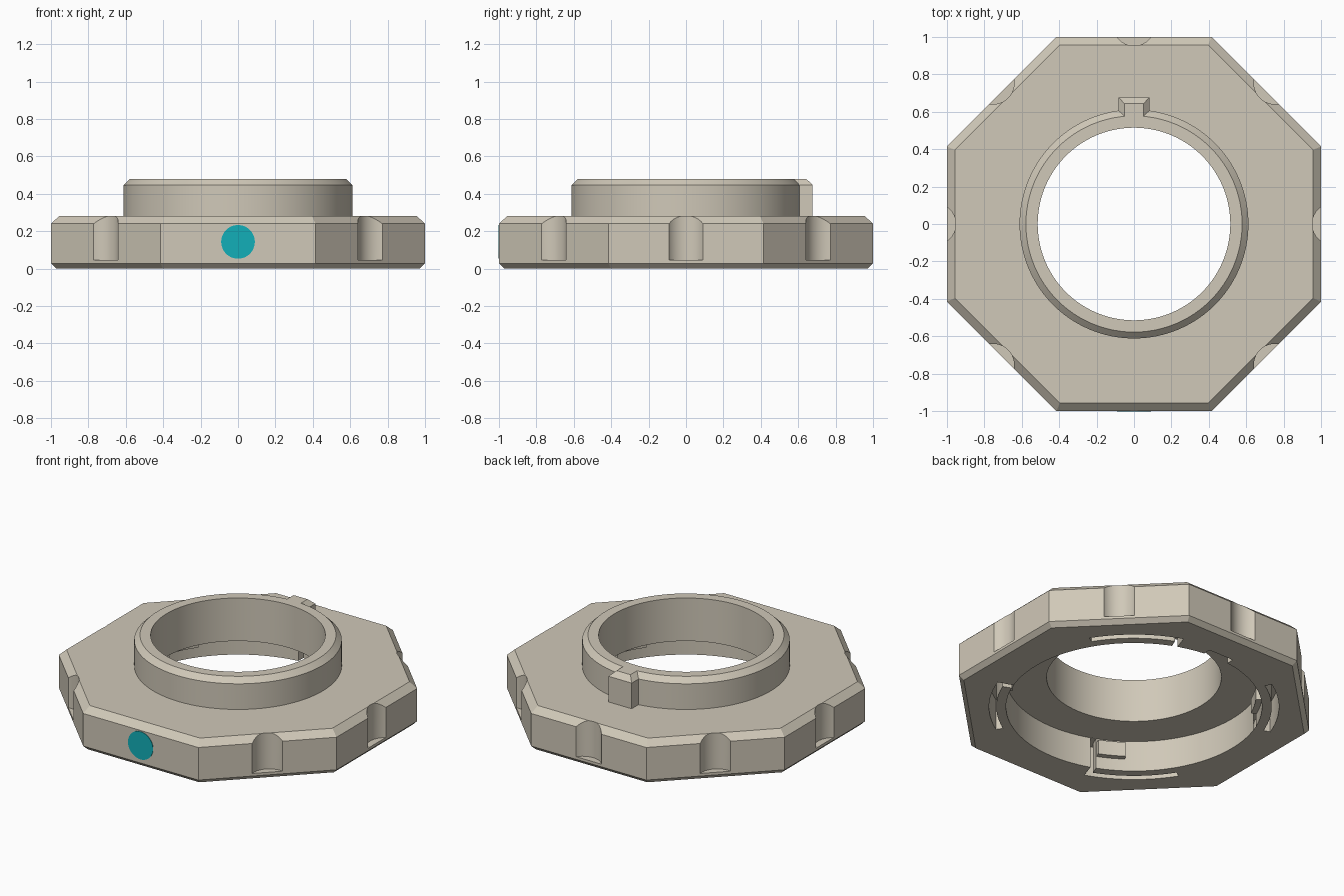
import bpy, bmesh, math
from mathutils import Vector

if "Cube" in bpy.data.objects:
    bpy.data.objects.remove(bpy.data.objects["Cube"])

C8 = math.cos(math.pi / 8)


def material(name, rgb):
    m = bpy.data.materials.new(name)
    m.diffuse_color = (*rgb, 1)
    m.use_nodes = True
    m.node_tree.nodes["Principled BSDF"].inputs["Base Color"].default_value = m.diffuse_color
    return m


beige = material("warm_beige", (0.63, 0.58, 0.48))
teal = material("teal", (0.006, 0.43, 0.48))


def finish(name, bm, mat=beige):
    bmesh.ops.recalc_face_normals(bm, faces=bm.faces)
    me = bpy.data.meshes.new(name)
    bm.to_mesh(me)
    bm.free()
    me.materials.append(mat)
    ob = bpy.data.objects.new(name, me)
    bpy.context.collection.objects.link(ob)
    return ob


def stack(name, rings, sides, turn=0.0, centre=(0, 0)):
    """Capped solid from a list of (radius, height) rings."""
    bm = bmesh.new()
    loops = []
    for r, z in rings:
        loops.append([bm.verts.new((centre[0] + r * math.cos(turn + math.tau * i / sides),
                                    centre[1] + r * math.sin(turn + math.tau * i / sides), z))
                      for i in range(sides)])
    for a, b in zip(loops, loops[1:]):
        for i in range(sides):
            j = (i + 1) % sides
            bm.faces.new((a[i], a[j], b[j], b[i]))
    bm.faces.new(loops[0])
    bm.faces.new(loops[-1])
    return finish(name, bm)


def sector(name, r0, r1, z0, z1, a0, a1, steps=12):
    """Solid arc segment between two radii and two angles in degrees."""
    bm = bmesh.new()
    cuts = []
    for i in range(steps + 1):
        a = math.radians(a0 + (a1 - a0) * i / steps)
        cuts.append([bm.verts.new((r * math.cos(a), r * math.sin(a), z))
                     for r, z in ((r0, z0), (r1, z0), (r1, z1), (r0, z1))])
    for a, b in zip(cuts, cuts[1:]):
        for i in range(4):
            j = (i + 1) % 4
            bm.faces.new((a[i], a[j], b[j], b[i]))
    bm.faces.new(cuts[0])
    bm.faces.new(cuts[-1])
    return finish(name, bm)


def box(name, lo, hi):
    bm = bmesh.new()
    bmesh.ops.create_cube(bm, size=1)
    for v in bm.verts:
        v.co = Vector([(l + h) / 2 + c * (h - l) for l, h, c in zip(lo, hi, v.co)])
    return finish(name, bm)


def combine(body, tool, op):
    mod = body.modifiers.new(op.lower(), 'BOOLEAN')
    mod.operation = op
    mod.solver = 'EXACT'
    mod.object = tool
    bpy.context.view_layer.objects.active = body
    bpy.ops.object.modifier_apply(modifier=mod.name)
    bpy.data.objects.remove(tool)


# Chamfered octagonal flange
body = stack("octagonal_flange_ring",
             [(0.972 / C8, 0), (1 / C8, 0.028), (1 / C8, 0.24), (0.957 / C8, 0.28)],
             8, math.pi / 8)

# Raised collar with chamfered rim
combine(body, stack("collar", [(0.612, 0.24), (0.612, 0.447), (0.578, 0.48)], 96), 'UNION')

# Locating key with bevelled top on the back of the collar
key = box("key", (-0.083, 0.53, 0.25), (0.083, 0.677, 0.48))
for v in key.data.vertices:
    if v.co.z > 0.4:
        v.co.z = 0.447
bm = bmesh.new()
bm.from_mesh(key.data)
top = max(bm.faces, key=lambda f: f.calc_center_median().z)
new = bmesh.ops.extrude_face_region(bm, geom=[top])["geom"]
bm.faces.remove(top)
for v in (g for g in new if isinstance(g, bmesh.types.BMVert)):
    v.co.z = 0.48
    v.co.x *= 0.05 / 0.083
    if v.co.y > 0.6:
        v.co.y = 0.643
bmesh.ops.recalc_face_normals(bm, faces=bm.faces)
bm.to_mesh(key.data)
bm.free()
combine(body, key, 'UNION')

# Through hole and wide recess underneath
combine(body, stack("hole", [(0.515, -0.1), (0.515, 0.6)], 96), 'DIFFERENCE')
combine(body, stack("recess", [(0.755, -0.1), (0.755, 0.2)], 96), 'DIFFERENCE')

# Rounded grip notches on every side except the front
for k in range(8):
    if k != 6:
        a = k * math.pi / 4
        c = (1.065 * math.cos(a), 1.065 * math.sin(a))
        combine(body, stack("notch", [(0.112, 0.045), (0.112, 0.4)], 40, a, c), 'DIFFERENCE')

# Index notch in the recess wall
combine(body, box("index_notch", (-0.09, 0.7, -0.1), (0.09, 0.8, 0.198)), 'DIFFERENCE')

# Four spring fingers: arc slit, end gap and inner catch
for k in range(4):
    t = 90 * k
    combine(body, sector("slit", 0.812, 0.855, -0.1, 0.199, t + 32, t + 70), 'DIFFERENCE')
    combine(body, sector("gap", 0.73, 0.83, -0.1, 0.1985, t + 67.3, t + 69.9, 2), 'DIFFERENCE')
    combine(body, sector("catch", 0.72, 0.775, 0.08, 0.175, t + 54, t + 67, 5), 'UNION')

bpy.ops.object.select_all(action='DESELECT')
body.select_set(True)
bpy.context.view_layer.objects.active = body
bpy.ops.object.shade_smooth_by_angle(angle=math.radians(25))

# Round marker dot on the front face
dot = stack("front_marker_dot", [(0.09, -0.003), (0.09, 0.003)], 48)
dot.data.materials[0] = teal
dot.rotation_euler.x = math.pi / 2
dot.location = (0, -1, 0.143)
